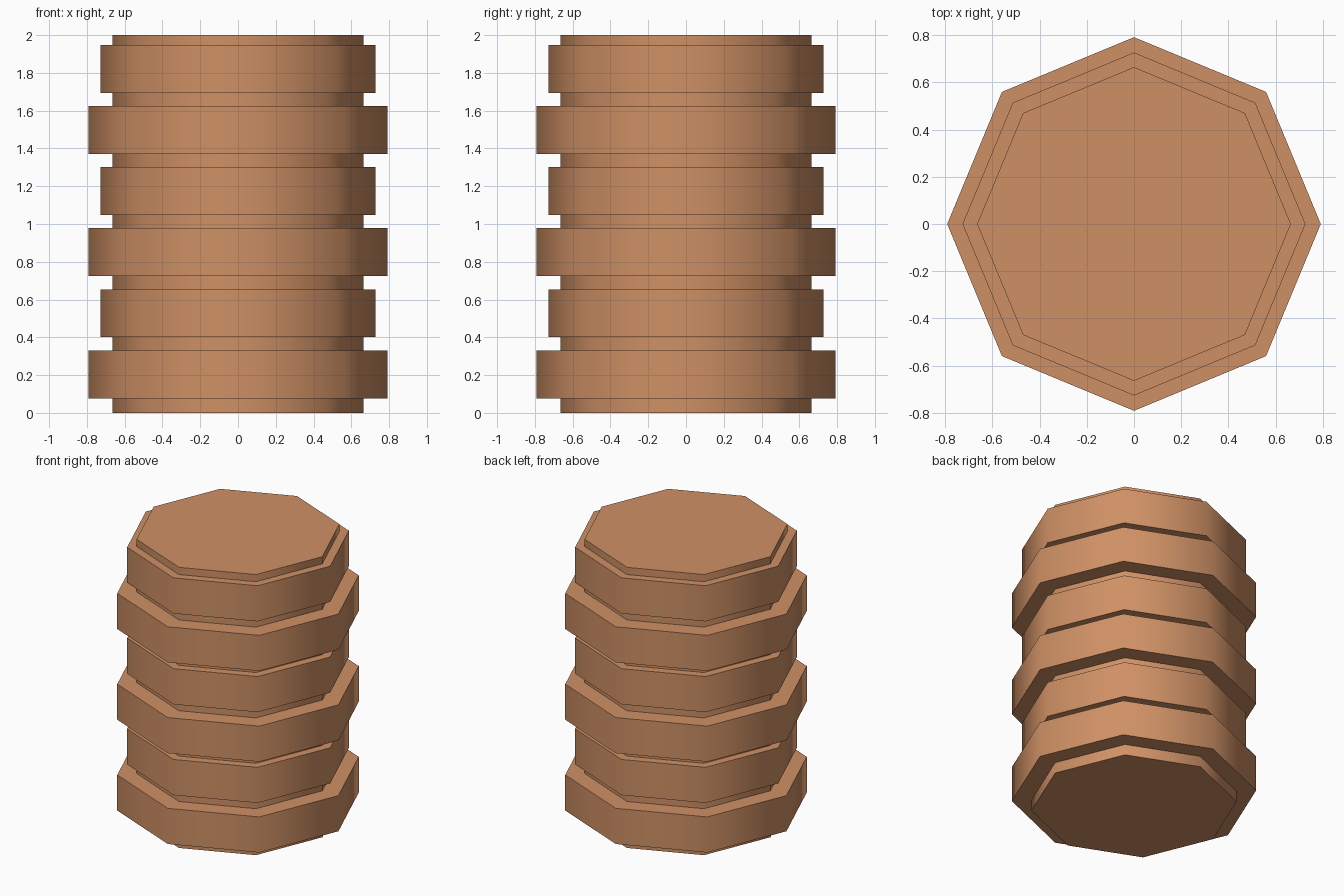
import bpy, math

if "Cube" in bpy.data.objects:
    bpy.data.objects.remove(bpy.data.objects["Cube"])

# One flat copper-clay colour
copper = bpy.data.materials.new("copper_clay")
copper.diffuse_color = (0.62, 0.28, 0.13, 1)
copper.use_nodes = True
copper.node_tree.nodes["Principled BSDF"].inputs["Base Color"].default_value = copper.diffuse_color


def octagon_drum(name, radius, z0, z1):
    """Eight-sided drum with corners on the x and y axes, smooth sides, flat caps."""
    bpy.ops.mesh.primitive_cylinder_add(vertices=8, radius=radius, depth=z1 - z0,
                                        location=(0, 0, (z0 + z1) / 2))
    ob = bpy.context.object
    ob.name = name
    ob.data.materials.append(copper)
    bpy.ops.object.shade_smooth_by_angle(angle=math.radians(50))
    return ob


# Central core running the full height
octagon_drum("core", 0.665, 0, 2)

# Six evenly spaced bands, alternately wide and narrow
for i in range(6):
    z = 0.077 + i * 0.3235
    kind, radius = (("wide", 0.792), ("narrow", 0.727))[i % 2]
    octagon_drum(f"{kind}_band_{i // 2 + 1}", radius, z, z + 0.254)
